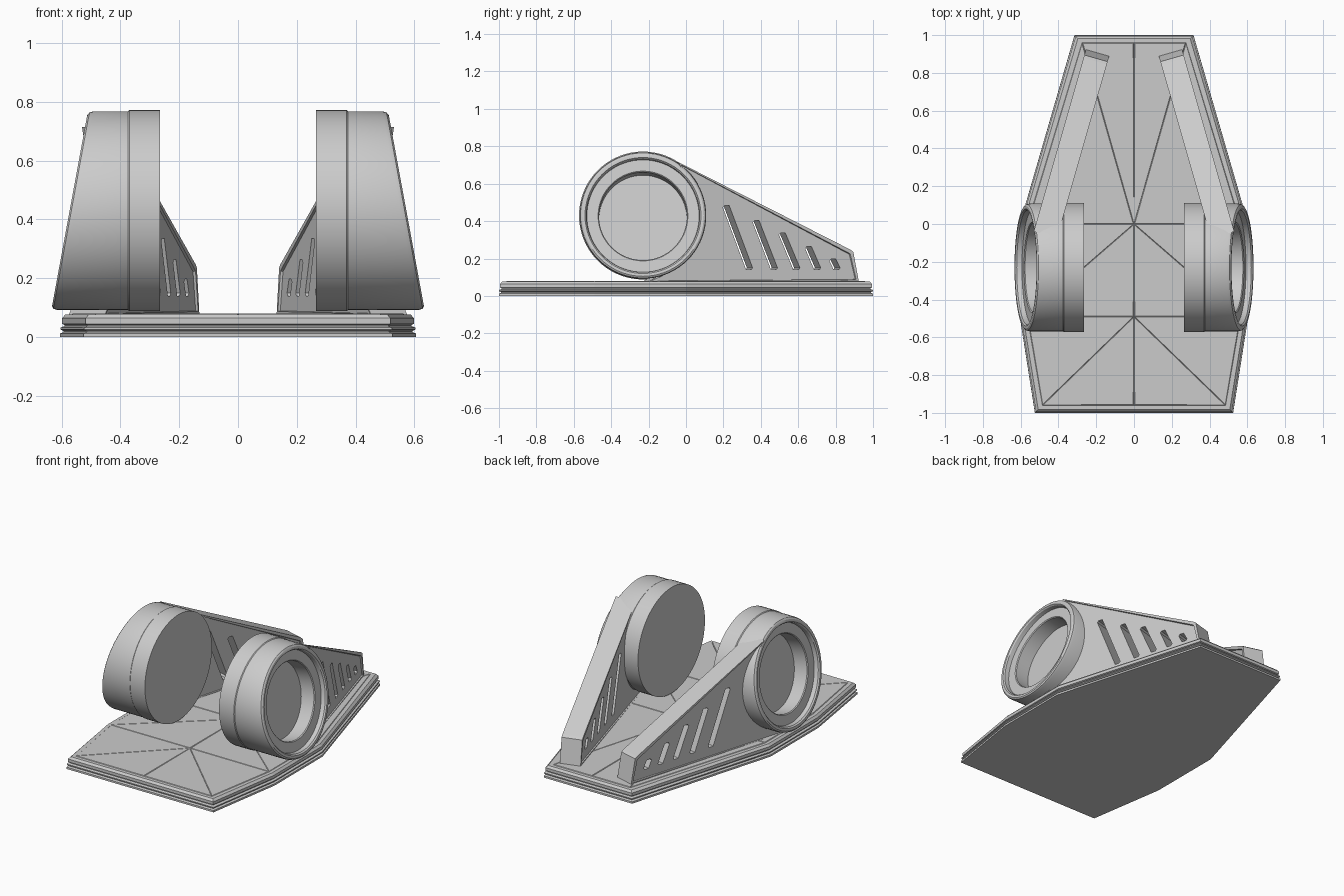
import bpy, bmesh, math

if "Cube" in bpy.data.objects:
    bpy.data.objects.remove(bpy.data.objects["Cube"])

SEG = 72


def make_object(name, bm, mirror=False):
    bmesh.ops.recalc_face_normals(bm, faces=bm.faces)
    mesh = bpy.data.meshes.new(name)
    bm.to_mesh(mesh)
    bm.free()
    ob = bpy.data.objects.new(name, mesh)
    bpy.context.collection.objects.link(ob)
    if mirror:
        m = ob.modifiers.new("mirror", 'MIRROR')
        m.use_mirror_merge = False
    return ob


def bridge(bm, a, b):
    n = len(a)
    for i in range(n):
        bm.faces.new((a[i], a[(i + 1) % n], b[(i + 1) % n], b[i]))


def activate(ob):
    bpy.ops.object.select_all(action='DESELECT')
    ob.select_set(True)
    bpy.context.view_layer.objects.active = ob


# Base plate: grooved edge, top split into shallow panels
half = [(0.315, 1.0), (0.605, 0.0), (0.605, -0.49), (0.525, -1.0)]
outline = half + [(-x, y) for x, y in reversed(half)]


def shrink(p, d):
    x, y = p
    return x - math.copysign(d, x), y * (1 - d) if abs(y) > 0.9 else y


bm = bmesh.new()
edge_profile = [(0, 0), (0, 0.012), (0.012, 0.017), (0.012, 0.02), (0.001, 0.025),
                (0.001, 0.032), (0.014, 0.037), (0.014, 0.041), (0.006, 0.045),
                (0.006, 0.064), (0.018, 0.077), (0.04, 0.077)]
loops = [[bm.verts.new((*shrink(p, d), z)) for p in outline] for d, z in edge_profile]
for a, b in zip(loops, loops[1:]):
    bridge(bm, a, b)
bm.faces.new(loops[0])
r = loops[-1]
hub_a, hub_b = bm.verts.new((0, 0, 0.077)), bm.verts.new((0, -0.49, 0.077))
back = bmesh.utils.edge_split(bm.edges.get((r[0], r[7])), r[0], 0.5)[1]
front = bmesh.utils.edge_split(bm.edges.get((r[3], r[4])), r[3], 0.5)[1]
panels = []
for c in (r[:4], r[:3:-1]):
    for tri in ((hub_a, c[0], back), (hub_a, c[1], c[0]), (hub_a, c[2], c[1]),
                (hub_a, hub_b, c[2]), (hub_b, c[3], c[2]), (hub_b, front, c[3])):
        panels.append(bm.faces.new(tri))
bmesh.ops.recalc_face_normals(bm, faces=bm.faces)
bmesh.ops.inset_individual(bm, faces=panels, thickness=0.006, depth=0.003)
make_object("base_plate", bm)

# Drums: vertical inner face, slanted outer face with recessed opening
CY, CZ, SLOPE = -0.23, 0.43, 0.184
bm = bmesh.new()
rings = []


def add_ring(radius, x, slope=0.0, drop=0.0):
    ring = []
    for i in range(SEG):
        a = 2 * math.pi * i / SEG
        dz = radius * math.sin(a)
        ring.append(bm.verts.new((x - slope * dz, CY + radius * math.cos(a), CZ + dz - drop)))
    rings.append(ring)


for radius, x in ((0.342, 0.265), (0.342, 0.37), (0.338, 0.375)):
    add_ring(radius, x)
for radius, depth in ((0.338, 0.02), (0.334, 0.006), (0.325, 0), (0.31, 0), (0.303, 0.008),
                      (0.30, 0.035), (0.24, 0.035), (0.235, 0.04), (0.235, 0.13)):
    add_ring(radius, 0.573 - depth, SLOPE, max(depth - 0.02, 0) * SLOPE)
for a, b in zip(rings, rings[1:]):
    bridge(bm, a, b)
bm.faces.new(rings[0])
bm.faces.new(rings[-1])
drum = make_object("drums", bm, mirror=True)
activate(drum)
bpy.ops.object.shade_smooth_by_angle(angle=math.radians(30))

# Support arms: angled wedges with recessed sides and slanted slots
ANGLE, OX, OY = math.radians(16), 0.458, -0.018
CO, SI = math.cos(ANGLE), math.sin(ANGLE)


def arm_point(y, z, t):
    s = y / CO
    return OX + t * CO - s * SI, OY + s * CO + t * SI, z


def prism(bm, profile, t):
    a = [bm.verts.new(arm_point(y, z, -t)) for y, z in profile]
    b = [bm.verts.new(arm_point(y, z, t)) for y, z in profile]
    bridge(bm, a, b)
    return [bm.faces.new(a), bm.faces.new(b)]


bm = bmesh.new()
sides = prism(bm, [(-0.2, 0.074), (0.925, 0.074), (0.895, 0.235), (0.88, 0.247), (-0.04, 0.715),
                   (0.06, 0.53), (0.07, 0.35), (-0.05, 0.17)], 0.064)
bmesh.ops.recalc_face_normals(bm, faces=bm.faces)
bmesh.ops.inset_individual(bm, faces=sides, thickness=0.02, depth=0)
bmesh.ops.inset_individual(bm, faces=sides, thickness=0.004, depth=-0.008)
arm = make_object("support_arms", bm)

bm = bmesh.new()
for y0, z0, y1 in ((0.2, 0.483, 0.322), (0.36, 0.402, 0.455), (0.5, 0.336, 0.575),
                   (0.64, 0.263, 0.686), (0.77, 0.197, 0.79)):
    prism(bm, [(y0, z0 - 0.01), (y0 + 0.008, z0), (y0 + 0.034, z0),
               (y1 + 0.037, 0.15), (y1 + 0.03, 0.14), (y1 + 0.002, 0.14)], 0.2)
cutter = make_object("slot_cutter", bm)
cutter.hide_render = True
cut = arm.modifiers.new("slots", 'BOOLEAN')
cut.object = cutter
cut.operation = 'DIFFERENCE'
cut.solver = 'EXACT'
activate(arm)
bpy.ops.object.modifier_apply(modifier="slots")
bpy.data.objects.remove(cutter)
m = arm.modifiers.new("mirror", 'MIRROR')
m.use_mirror_merge = False
